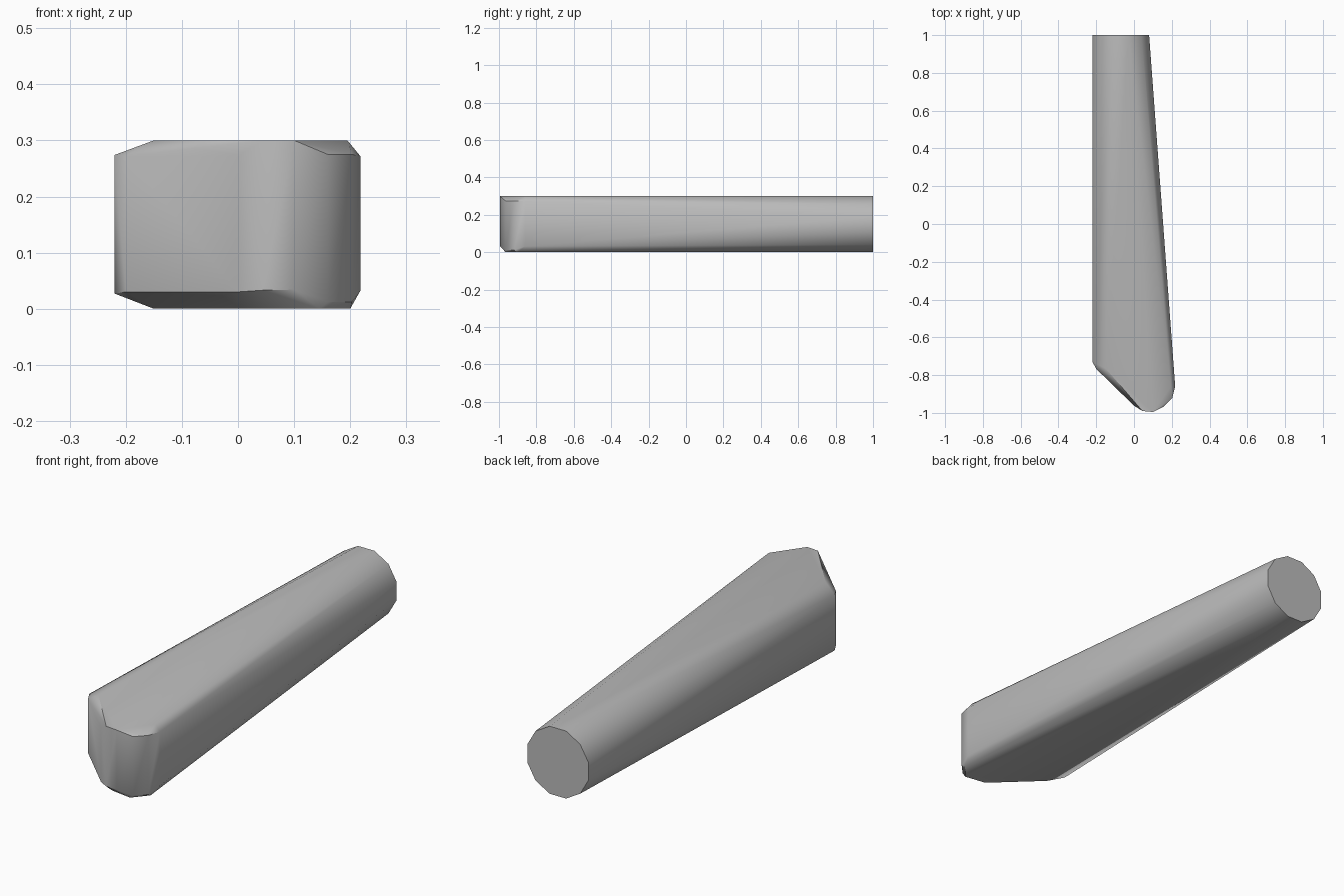
import bpy, bmesh, math

cube = bpy.data.objects.get("Cube")
if cube:
    bpy.data.objects.remove(cube, do_unlink=True)

grey = bpy.data.materials.new("plain grey")
grey.use_nodes = True
colour = (0.5, 0.5, 0.5, 1)
grey.diffuse_color = colour
grey.node_tree.nodes["Principled BSDF"].inputs["Base Color"].default_value = colour

bm = bmesh.new()

# Round twelve-sided back end
radius = 0.15 / math.cos(math.pi / 12)
for i in range(12):
    a = math.pi / 12 + i * math.pi / 6
    bm.verts.new((-0.07 + radius * math.cos(a), 1, 0.15 + radius * math.sin(a)))

# Upright wall around the slanted nose: x, y, bottom, top
wall = [(-0.22, -0.73, 0.027, 0.274), (-0.2, -0.767, 0.03, 0.272),
        (0, -0.962, 0.03, 0.272), (0.045, -0.99, 0.033, 0.3),
        (0.1, -0.995, 0.034, 0.3), (0.16, -0.965, 0.012, 0.275),
        (0.203, -0.92, 0.012, 0.275), (0.218, -0.86, 0.032, 0.272)]
for x, y, low, high in wall:
    bm.verts.new((x, y, low))
    bm.verts.new((x, y, high))

# Chamfered rims of the flat top and bottom
for x, y in [(-0.15, -0.765), (0.03, -0.96), (0.195, -0.86)]:
    bm.verts.new((x, y, 0.3))
for x, y in [(-0.15, -0.765), (0.045, -0.95), (0.145, -0.965), (0.2, -0.9)]:
    bm.verts.new((x, y, 0))

# Skin the sections into one tapering solid
hull = bmesh.ops.convex_hull(bm, input=bm.verts[:])
spare = set(v for v in hull["geom_interior"] + hull["geom_unused"]
            if isinstance(v, bmesh.types.BMVert))
bmesh.ops.delete(bm, geom=list(spare), context='VERTS')
bmesh.ops.dissolve_limit(bm, angle_limit=0.01, verts=bm.verts[:], edges=bm.edges[:])
bmesh.ops.recalc_face_normals(bm, faces=bm.faces[:])

mesh = bpy.data.meshes.new("tapered_handle")
bm.to_mesh(mesh)
bm.free()
mesh.materials.append(grey)
handle = bpy.data.objects.new("tapered_handle", mesh)
bpy.context.collection.objects.link(handle)
bpy.ops.object.select_all(action='DESELECT')
handle.select_set(True)
bpy.context.view_layer.objects.active = handle
bpy.ops.object.shade_smooth_by_angle(angle=math.radians(35))
